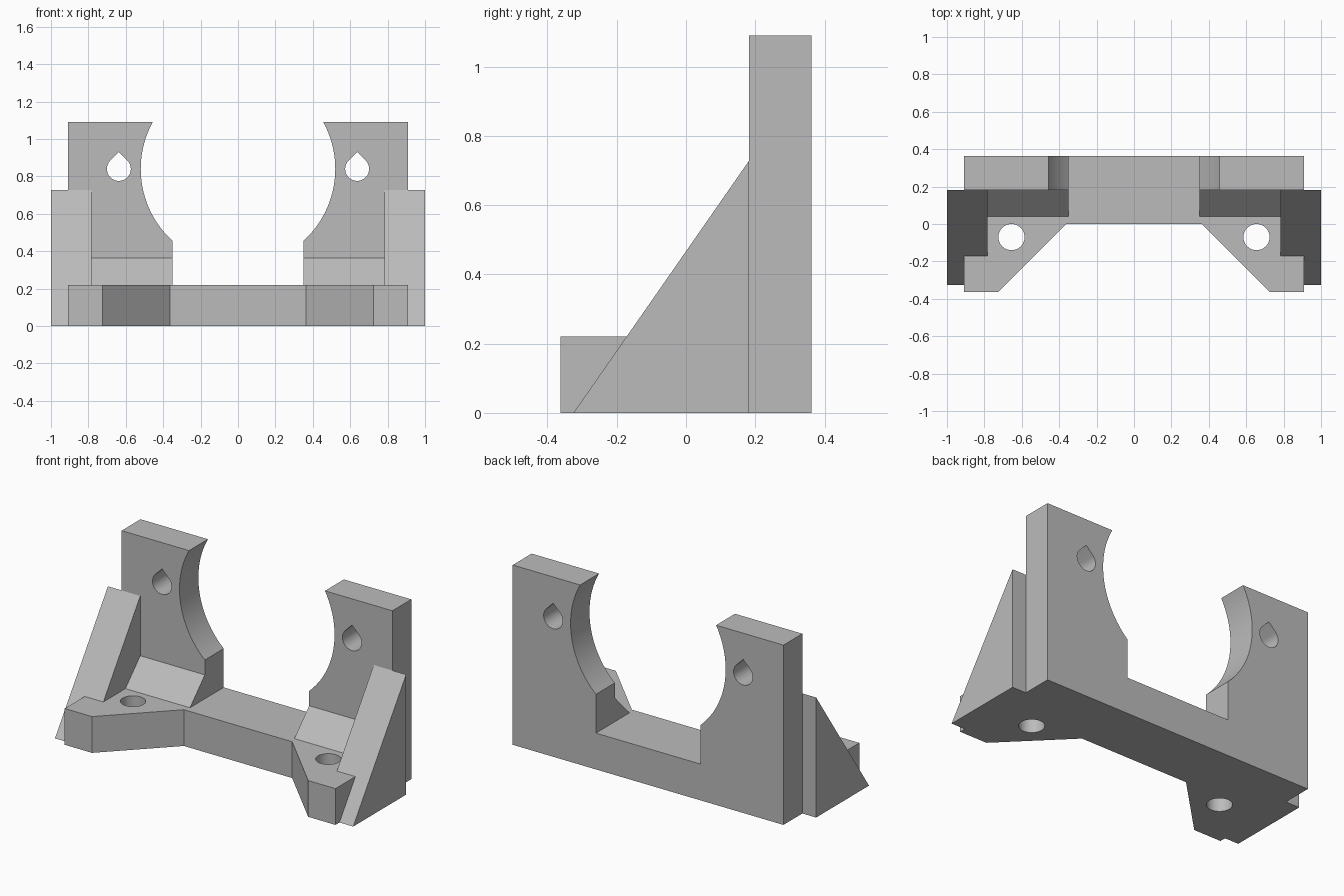
import bpy, bmesh, math
from mathutils import Matrix, Vector

cube = bpy.data.objects.get("Cube")
if cube:
    bpy.data.objects.remove(cube, do_unlink=True)

grey = bpy.data.materials.new("plain grey")
grey.use_nodes = True
grey.diffuse_color = (0.5, 0.5, 0.5, 1)
grey.node_tree.nodes["Principled BSDF"].inputs["Base Color"].default_value = (0.5, 0.5, 0.5, 1)

# Each plane maps a 2D profile point and a depth to 3D
PLANES = {
    "xy": lambda a, b, d: (a, b, d),
    "xz": lambda a, b, d: (a, d, b),
    "yz": lambda a, b, d: (d, a, b),
}


def prism(name, plane, start, end, outline, holes=()):
    """Extrude a flat outline with holes between two depths."""
    place = PLANES[plane]
    bm = bmesh.new()
    for loop in (outline, *holes):
        verts = [bm.verts.new(place(a, b, start)) for a, b in loop]
        for i, v in enumerate(verts):
            bm.edges.new((verts[i - 1], v))
    bmesh.ops.triangle_fill(bm, use_beauty=True, edges=bm.edges[:])
    grown = bmesh.ops.extrude_face_region(bm, geom=bm.faces[:], use_keep_orig=True)
    moved = [g for g in grown["geom"] if isinstance(g, bmesh.types.BMVert)]
    bmesh.ops.translate(bm, verts=moved, vec=Vector(place(0, 0, end - start)))
    bmesh.ops.dissolve_limit(bm, angle_limit=0.001, verts=bm.verts[:], edges=bm.edges[:])
    bmesh.ops.recalc_face_normals(bm, faces=bm.faces[:])
    mesh = bpy.data.meshes.new(name)
    bm.to_mesh(mesh)
    bm.free()
    mesh.materials.append(grey)
    obj = bpy.data.objects.new(name, mesh)
    bpy.context.collection.objects.link(obj)
    bpy.ops.object.select_all(action="DESELECT")
    obj.select_set(True)
    bpy.context.view_layer.objects.active = obj
    bpy.ops.object.shade_smooth_by_angle(angle=math.radians(30))
    return obj


def arc(cx, cy, r, a0, a1, n):
    """Points on an arc, angles in degrees."""
    angles = [math.radians(a0 + (a1 - a0) * i / n) for i in range(n + 1)]
    return [(cx + r * math.cos(t), cy + r * math.sin(t)) for t in angles]


def mirrored(points):
    return [(-a, b) for a, b in reversed(points)]


BACK, FRONT, SPLIT = 0.363, -0.363, 0.182
WIDE, FLOOR, TOP = 0.908, 0.22, 1.09
RING_Z, RING_R, GAP = 0.84, 0.52, 0.35

# Upright plate with a round open cradle and teardrop screw holes
low = -math.degrees(math.acos(GAP / RING_R))
high = math.degrees(math.asin((TOP - RING_Z) / RING_R))
right_half = [(WIDE, 0), (WIDE, TOP)] + arc(0, RING_Z, RING_R, high, low, 32) + [(GAP, FLOOR)]
teardrop = arc(0.637, RING_Z, 0.064, 135, 405, 30) + [(0.637, RING_Z + 0.064 * math.sqrt(2))]
prism("upright_plate", "xz", SPLIT, BACK, right_half + mirrored(right_half),
      [teardrop, mirrored(teardrop)])

# Base plate with two splayed feet and round bolt holes
foot = [(WIDE, SPLIT), (WIDE, FRONT), (0.725, FRONT), (0.363, 0)]
bolt = arc(0.655, -0.07, 0.07, 0, 350, 35)
prism("base_plate", "xy", 0, FLOOR, foot + mirrored(foot), [bolt, mirrored(bolt)])

# Sloping side gussets and inner fillet wedges, one pair each
for side, sign in (("left", 1), ("right", -1)):
    prism(f"{side}_gusset", "yz", sign * 0.783, sign * 1.0,
          [(-0.325, 0), (SPLIT, 0), (SPLIT, 0.728)])
    prism(f"{side}_wedge", "yz", sign * GAP, sign * 0.783,
          [(0.04, FLOOR), (SPLIT, FLOOR), (SPLIT, 0.365)])
